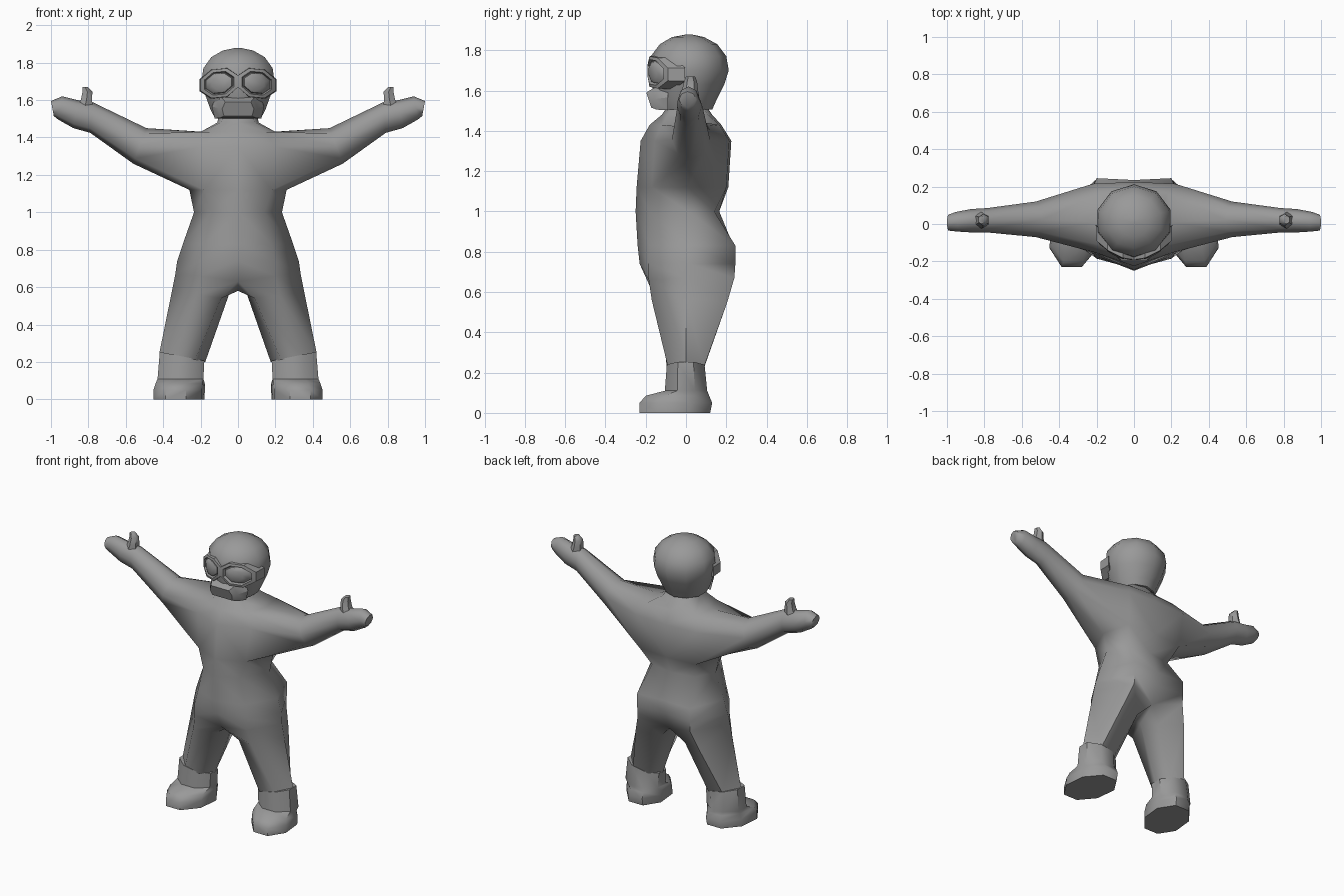
import bpy
import bmesh
from math import cos, sin, pi, radians
from mathutils import Vector

default_cube = bpy.data.objects.get("Cube")
if default_cube:
    bpy.data.objects.remove(default_cube, do_unlink=True)

grey = bpy.data.materials.new("plain grey")
grey.use_nodes = True
grey.diffuse_color = (0.32, 0.32, 0.32, 1)
grey.node_tree.nodes["Principled BSDF"].inputs["Base Color"].default_value = grey.diffuse_color


def finish(name, bm, mirrored, angle=50):
    """Turn a bmesh into a smooth shaded object, mirrored across x if asked."""
    bmesh.ops.recalc_face_normals(bm, faces=bm.faces[:])
    mesh = bpy.data.meshes.new(name)
    bm.to_mesh(mesh)
    bm.free()
    mesh.materials.append(grey)
    obj = bpy.data.objects.new(name, mesh)
    bpy.context.collection.objects.link(obj)
    bpy.ops.object.select_all(action="DESELECT")
    obj.select_set(True)
    bpy.context.view_layer.objects.active = obj
    bpy.ops.object.shade_smooth_by_angle(angle=radians(angle))
    if mirrored:
        mirror = obj.modifiers.new("Mirror", "MIRROR")
        mirror.use_clip = True
    return obj


def add_ring(bm, points):
    return [bm.verts.new(p) for p in points]


def bridge(bm, first, second):
    """Join two closed rings that have the same number of vertices."""
    count = len(first)
    for i in range(count):
        j = (i + 1) % count
        bm.faces.new((first[i], first[j], second[j], second[i]))


def loft(name, rings, mirrored, angle=50):
    """Skin a stack of rings and cap both ends."""
    bm = bmesh.new()
    loops = [add_ring(bm, ring) for ring in rings]
    for first, second in zip(loops, loops[1:]):
        bridge(bm, first, second)
    bm.faces.new(loops[0])
    bm.faces.new(loops[-1])
    return finish(name, bm, mirrored, angle)


def flat_ring(z, x0, x1, y0, y1, sides=8, turn=0.0, shear=0.0):
    """Horizontal oval filling the given box, optionally sheared along x."""
    reach = cos(turn)
    points = []
    for k in range(sides):
        a = 2 * pi * k / sides + turn - pi / 2
        y = (y0 + y1) / 2 + sin(a) * (y1 - y0) / 2 / reach
        x = (x0 + x1) / 2 + cos(a) * (x1 - x0) / 2 / reach
        points.append(Vector((x + shear * y, y, z)))
    return points


def arm_ring(top, bottom, y0, y1):
    """Eight-sided arm section between an upper and a lower outline point."""
    top, bottom = Vector(top), Vector(bottom)
    middle, half = (top + bottom) / 2, (top - bottom) / 2
    points = []
    for k in range(8):
        a = (k - 1) * pi / 4
        x, z = middle - half * sin(a)
        points.append((x, (y0 + y1) / 2 - cos(a) * (y1 - y0) / 2, z))
    return points


# Torso: half rows from front centre round the side to back centre
def torso_row(z, front, front_side, side, back_side, back):
    return [(0, front, z), (*front_side, z), side and (side, 0.01, z),
            (*back_side, z), (0, back, z)]


torso = [
    torso_row(1.54, -.08, (.07, -.06), .10, (.07, .07), .09),
    torso_row(1.48, -.12, (.09, -.09), .11, (.10, .11), .13),
    torso_row(1.43, -.18, (.15, -.12), .20, (.18, .165), .175),
    torso_row(1.35, -.225, (.20, -.155), None, (.22, .215), .225),
    torso_row(1.12, -.245, (.18, -.17), .26, (.21, .20), .21),
    torso_row(1.00, -.25, (.14, -.18), .235, (.16, .14), .165),
    torso_row(.83, -.24, (.18, -.18), .295, (.20, .245), .235),
    torso_row(.74, -.23, (.20, -.185), .325, (.20, .245), .225),
    [(0, -.18, .63), (.20, -.185, .66), (.335, 0, .67), (.20, .24, .67), (0, .18, .62)],
]

body = bmesh.new()
rows = [[p and body.verts.new(p) for p in row] for row in torso]
SHOULDER, CHEST, ARMPIT = 2, 3, 4
for i in range(len(rows) - 1):
    for j in range(4):
        if SHOULDER <= i < ARMPIT and j in (1, 2):
            continue  # arm opening
        body.faces.new((rows[i][j], rows[i][j + 1], rows[i + 1][j + 1], rows[i + 1][j]))

# Arm and mitten hand grow out of the shoulder opening
top, mid, low = rows[SHOULDER], rows[CHEST], rows[ARMPIT]
loop = [top[1], mid[1], low[1], low[2], low[3], mid[3], top[3], top[2]]
for section in (
    arm_ring((.49, 1.45), (.56, 1.26), -.07, .12),
    arm_ring((.78, 1.59), (.79, 1.425), -.045, .085),
    arm_ring((.86, 1.60), (.88, 1.45), -.045, .08),
    arm_ring((.94, 1.62), (.96, 1.495), -.04, .065),
    arm_ring((1.0, 1.595), (.985, 1.515), -.035, .05),
):
    ring = add_ring(body, section)
    bridge(body, loop, ring)
    loop = ring
body.faces.new(loop)

# Leg grows out of the hip loop, closed at the crotch
hip = rows[-1]
crotch = body.verts.new((0, .01, .58))
loop = [hip[1], hip[2], hip[3], hip[4], crotch, hip[0]]
for section in (
    [(.22, -.17, .56), (.355, 0, .57), (.24, .205, .55),
     (.09, .14, .53), (.045, .01, .57), (.09, -.12, .54)],
    [(.34, -.09, .23), (.42, 0, .25), (.34, .09, .23),
     (.23, .085, .21), (.175, 0, .2), (.23, -.095, .21)],
):
    ring = add_ring(body, section)
    bridge(body, loop, ring)
    loop = ring
finish("body", body, True, 70)

# Thumbs
loft("thumbs", [
    flat_ring(1.54, .77, .88, -.03, .07, 6),
    flat_ring(1.60, .775, .845, -.02, .06, 6),
    flat_ring(1.645, .775, .835, -.01, .055, 6),
    flat_ring(1.67, .80, .835, 0, .045, 6),
], True)

# Boots with a toe that turns outward
EIGHTH = pi / 8
boots = loft("boots", [
    flat_ring(.23, .18, .418, -.095, .092, 8, EIGHTH),
    flat_ring(.11, .185, .43, -.105, .105, 8, EIGHTH),
    flat_ring(.085, .18, .43, -.20, .115, 8, EIGHTH, -.1),
    flat_ring(.05, .18, .44, -.23, .13, 8, EIGHTH, -.1),
    flat_ring(0, .18, .44, -.23, .12, 8, EIGHTH, -.1),
], True)
for vert in boots.data.vertices[:8]:  # cuff rises toward the outside
    vert.co.z += (vert.co.x - .3) * .2

# Head
loft("head", [flat_ring(z, -w, w, front, back, 10) for z, w, front, back in (
    (1.505, .13, -.14, .13),
    (1.55, .155, -.155, .15),
    (1.63, .185, -.17, .19),
    (1.70, .205, -.18, .212),
    (1.77, .195, -.175, .20),
    (1.83, .15, -.13, .155),
    (1.865, .085, -.07, .09),
    (1.878, .02, 0, .03),
)], False, 60)


# Goggles wrap round the face
def eye_ring(scale, depth):
    points = []
    for k in range(8):
        a = k * pi / 4 + EIGHTH
        x = max(0, .1 + .108 * scale * cos(a))
        z = 1.69 + .082 * scale * sin(a) - (x - .1) * .1
        points.append((x, depth - .19 + 2.5 * x * x, z))
    return points


loft("goggle_frames", [eye_ring(1.05, .08), eye_ring(1, 0),
                       eye_ring(.8, -.003), eye_ring(.72, .02)], True, 30)
loft("goggle_lenses", [eye_ring(.74, .03), eye_ring(.66, .005), eye_ring(.4, -.006)], True, 40)


# Mouth guard, tapering forward from the cheeks
def mouth_ring(y, slant, top_width, low_width, top_z, low_z):
    middle_z = (top_z + low_z) / 2
    return [(-low_width, y + slant, low_z), (low_width, y + slant, low_z),
            (top_width, y + slant / 2, middle_z), (top_width * .8, y, top_z),
            (-top_width * .8, y, top_z), (-top_width, y + slant / 2, middle_z)]


loft("mouth_guard", [
    mouth_ring(-.09, 0, .14, .125, 1.63, 1.502),
    mouth_ring(-.165, .02, .105, .095, 1.61, 1.505),
    mouth_ring(-.197, .025, .085, .075, 1.59, 1.515),
], False, 30)
